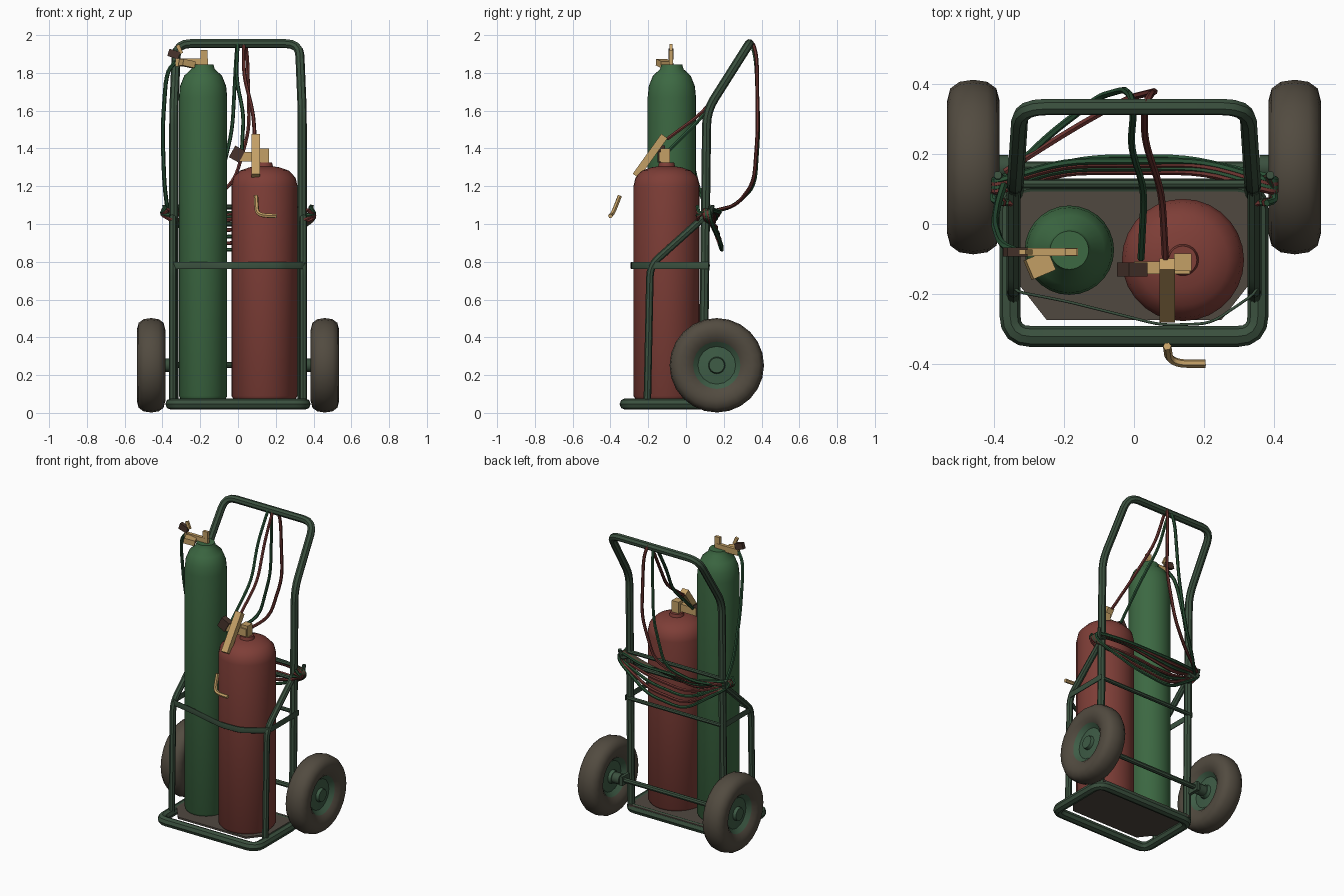
import bpy, bmesh, math
from mathutils import Vector, Matrix

if "Cube" in bpy.data.objects:
    bpy.data.objects.remove(bpy.data.objects["Cube"], do_unlink=True)


def material(name, r, g, b):
    lin = [(c / 255 / 12.92 if c < 11 else ((c / 255 + 0.055) / 1.055) ** 2.4) for c in (r, g, b)]
    m = bpy.data.materials.new(name)
    m.use_nodes = True
    m.diffuse_color = (*lin, 1)
    m.node_tree.nodes["Principled BSDF"].inputs["Base Color"].default_value = (*lin, 1)
    return m


FRAME = material("dark green paint", 58, 80, 62)
GREEN = material("tank green", 60, 104, 66)
RED = material("tank red", 126, 62, 55)
RUBBER = material("worn rubber", 82, 75, 64)
HUB = material("hub green", 62, 92, 70)
BRASS = material("brass", 196, 160, 102)
PLATE = material("rusty plate", 80, 72, 64)
RED_HOSE = material("hose red", 108, 52, 48)
GREEN_HOSE = material("hose green", 42, 82, 54)
DARK = material("gauge dark brown", 72, 52, 44)


def finish(ob, mat, angle=40):
    ob.data.materials.clear()
    ob.data.materials.append(mat)
    bpy.ops.object.select_all(action="DESELECT")
    ob.select_set(True)
    bpy.context.view_layer.objects.active = ob
    if ob.type == "CURVE":
        bpy.ops.object.convert(target="MESH")
        ob = bpy.context.object
    bpy.ops.object.shade_smooth_by_angle(angle=math.radians(angle))
    return ob


def from_bmesh(name, bm, mat, angle=40):
    bmesh.ops.recalc_face_normals(bm, faces=bm.faces)
    me = bpy.data.meshes.new(name)
    bm.to_mesh(me)
    bm.free()
    ob = bpy.data.objects.new(name, me)
    bpy.context.collection.objects.link(ob)
    return finish(ob, mat, angle)


def lathe(name, profile, centre, mat, along_x=False, steps=28):
    """Spin (radius, height) pairs about z, or about x."""
    bm = bmesh.new()
    vs = [bm.verts.new((r, 0, h)) for r, h in profile]
    es = [bm.edges.new(pair) for pair in zip(vs, vs[1:])]
    bmesh.ops.spin(bm, geom=vs + es, cent=(0, 0, 0), axis=(0, 0, 1),
                   angle=math.tau, steps=steps)
    bmesh.ops.remove_doubles(bm, verts=bm.verts, dist=0.0005)
    if along_x:
        bm.transform(Matrix.Rotation(math.pi / 2, 4, "Y"))
    bm.transform(Matrix.Translation(centre))
    return from_bmesh(name, bm, mat)


def rounded(points, radius, closed=False):
    """Replace each corner with a short arc."""
    pts = [Vector(p) for p in points]
    out = []
    for i, p in enumerate(pts):
        if not closed and i in (0, len(pts) - 1):
            out.append(p)
            continue
        a, b = pts[i - 1] - p, pts[(i + 1) % len(pts)] - p
        s = p + a.normalized() * min(radius, a.length * 0.45)
        e = p + b.normalized() * min(radius, b.length * 0.45)
        for k in range(5):
            t = k / 4
            out.append(s * (1 - t) ** 2 + p * 2 * t * (1 - t) + e * t * t)
    return out


def tube(name, points, radius, mat, corner=0.07, closed=False, sides=2, ribbon=0):
    cu = bpy.data.curves.new(name, "CURVE")
    cu.dimensions = "2D" if ribbon else "3D"
    cu.bevel_depth, cu.bevel_resolution, cu.extrude = radius, sides, ribbon
    cu.fill_mode = "NONE" if ribbon else "FULL"
    cu.use_fill_caps = not ribbon
    pts = rounded(points, corner, closed)
    sp = cu.splines.new("POLY")
    sp.points.add(len(pts) - 1)
    for q, p in zip(sp.points, pts):
        q.co = (p.x, p.y, 0 if ribbon else p.z, 1)
    sp.use_cyclic_u = closed
    ob = bpy.data.objects.new(name, cu)
    ob.location.z = pts[0].z if ribbon else 0
    bpy.context.collection.objects.link(ob)
    return finish(ob, mat)


def box(name, centre, size, mat, rot=(0, 0, 0)):
    bpy.ops.mesh.primitive_cube_add(size=1, location=centre, rotation=rot)
    ob = bpy.context.object
    ob.name, ob.scale = name, size
    return finish(ob, mat, 20)


# Gas tanks
lathe("green_tank", [(0, 0.075), (0.12, 0.075), (0.128, 0.09), (0.128, 1.67), (0.122, 1.73),
                     (0.1, 1.785), (0.062, 1.82), (0.055, 1.845), (0, 1.845)],
      (-0.185, -0.075, 0), GREEN)
lathe("red_tank", [(0, 0.075), (0.165, 0.075), (0.175, 0.09), (0.175, 1.2), (0.165, 1.245),
                   (0.13, 1.282), (0.08, 1.3), (0.045, 1.305), (0.04, 1.325), (0, 1.325)],
      (0.14, -0.103, 0), RED)

# Base plate with clipped front corners
bm = bmesh.new()
outline = [(-0.34, 0.12), (-0.34, -0.16), (-0.25, -0.275), (0.25, -0.275), (0.34, -0.16), (0.34, 0.12)]
face = bm.faces.new([bm.verts.new((x, y, 0.062)) for x, y in outline])
top = bmesh.ops.extrude_face_region(bm, geom=[face])["geom"]
bmesh.ops.translate(bm, vec=(0, 0, 0.012), verts=[v for v in top if isinstance(v, bmesh.types.BMVert)])
from_bmesh("base_plate", bm, PLATE, 20)

# Tubular frame
tube("base_rail", [(-0.355, 0.1, 0.047), (-0.355, -0.322, 0.047), (0.355, -0.322, 0.047),
                   (0.355, 0.1, 0.047)], 0.03, FRAME, 0.06, closed=True)
tube("handle_frame", [(-0.34, 0.09, 0.05), (-0.34, 0.11, 1.6), (-0.325, 0.335, 1.955),
                      (0.325, 0.335, 1.955), (0.34, 0.11, 1.6), (0.34, 0.09, 0.05)],
     0.024, FRAME, 0.075)
for name, z in (("lower_back_bar", 0.78), ("upper_back_bar", 1.09), ("hose_bar", 1.0)):
    tube(name, [(-0.34, 0.115, z), (0.34, 0.115, z)], 0.013, FRAME)
tube("axle", [(-0.46, 0.163, 0.253), (0.46, 0.163, 0.253)], 0.016, FRAME)

# Retaining strap around both tanks
tube("tank_strap", [(-0.355, 0.12, 0.78), (-0.355, -0.19, 0.78), (-0.19, -0.222, 0.78),
                    (0.08, -0.29, 0.78), (0.22, -0.285, 0.78), (0.36, -0.19, 0.78), (0.36, 0.12, 0.78)],
     0.004, FRAME, 0.04, ribbon=0.015)

# Side rails, brackets, hooks and wheels on both sides
tyre = [(0.125, -0.05), (0.15, -0.068), (0.19, -0.075), (0.225, -0.066), (0.244, -0.04), (0.25, 0)]
tyre += [(r, -h) for r, h in reversed(tyre[:-1])]
hub = [(0, -0.05), (0.04, -0.05), (0.045, -0.03), (0.1, -0.025), (0.13, -0.05)]
hub += [(r, -h) for r, h in reversed(hub)]
for side, s in (("left", 1), ("right", -1)):
    tube(side + "_side_rail", [(s * 0.345, -0.205, 0.05), (s * 0.345, -0.19, 0.78),
                               (s * 0.345, 0.1, 1.04)], 0.02, FRAME, 0.06)
    box(side + "_axle_bracket", (s * 0.345, 0.135, 0.253), (0.02, 0.11, 0.06), FRAME)
    tube(side + "_hose_hook", [(s * 0.33, 0.12, 1.06), (s * 0.385, 0.13, 1.04),
                               (s * 0.39, 0.14, 1.1)], 0.012, FRAME, 0.02)
    centre = (s * 0.46, 0.163, 0.252)
    lathe(side + "_tyre", tyre, centre, RUBBER, True, 24)
    lathe(side + "_hub", hub, centre, HUB, True, 16)
    lathe(side + "_axle_collar", [(0, -0.03), (0.035, -0.03), (0.035, 0.03), (0, 0.03)],
          (s * 0.39, 0.163, 0.252), FRAME, True, 12)

# Regulator on the green tank
box("green_valve_body", (-0.245, -0.08, 1.855), (0.17, 0.022, 0.04), BRASS)
box("green_valve_post", (-0.18, -0.08, 1.885), (0.035, 0.02, 0.07), BRASS)
box("green_valve_outlet", (-0.27, -0.118, 1.85), (0.07, 0.06, 0.035), BRASS, (0, 0.2, 0.4))
box("green_valve_gauge", (-0.34, -0.08, 1.9), (0.06, 0.025, 0.04), DARK, (0, 0.3, 0))
box("green_valve_stem", (-0.31, -0.08, 1.925), (0.02, 0.015, 0.05), BRASS, (0, -0.4, 0))

# Regulator and torch on the red tank
box("red_valve_arm", (0.095, -0.19, 1.36), (0.045, 0.04, 0.26), BRASS, (-0.62, 0, 0))
box("red_valve_body", (0.08, -0.125, 1.355), (0.16, 0.035, 0.05), BRASS)
box("red_valve_neck", (0.14, -0.11, 1.35), (0.05, 0.05, 0.1), BRASS)
box("red_valve_gauge", (-0.005, -0.13, 1.37), (0.06, 0.04, 0.07), DARK, (0, 0.5, 0))
tube("torch", [(0.095, -0.35, 1.15), (0.1, -0.385, 1.06), (0.13, -0.4, 1.045), (0.205, -0.4, 1.042)],
     0.012, BRASS, 0.03, sides=1)

# Hoses running over the handle and down to the coil
tube("red_hose", [(0.09, -0.1, 1.45), (0.08, 0.09, 1.59), (0.03, 0.24, 1.79), (0.03, 0.34, 1.99),
                  (0.05, 0.375, 1.9), (0.06, 0.38, 1.5), (-0.02, 0.36, 1.22), (-0.18, 0.27, 1.1),
                  (-0.37, 0.15, 1.07)], 0.01, RED_HOSE, 0.08, sides=1)
tube("green_hose", [(0.02, -0.1, 1.38), (0.03, 0.1, 1.58), (-0.01, 0.22, 1.77), (0, 0.335, 1.99),
                    (-0.01, 0.37, 1.88), (-0.03, 0.385, 1.5), (-0.1, 0.365, 1.2),
                    (-0.25, 0.25, 1.09), (-0.38, 0.12, 1.06)], 0.01, GREEN_HOSE, 0.08, sides=1)
tube("green_tank_hose", [(-0.33, -0.08, 1.86), (-0.38, -0.06, 1.8), (-0.4, 0, 1.5),
                         (-0.39, 0.06, 1.2), (-0.37, 0.12, 1.06)], 0.011, GREEN_HOSE, 0.1, sides=1)

# Hose coil slung between the hooks
for i in range(4):
    drop = 0.96 - 0.035 * i
    mat = (RED_HOSE, GREEN_HOSE)[i % 2]
    y = 0.15 + 0.01 * i
    tube("hose_loop_%d" % (i + 1),
         [(-0.4, y - 0.06, 1.09), (-0.2, y, 1.0 + 0.02 * i), (0.2, y, 1.06), (0.4, y - 0.06, 1.08),
          (0.41, y - 0.05, 1.02), (0.15, y + 0.01, drop + 0.03), (-0.12, y + 0.01, drop),
          (-0.4, y - 0.05, 1.05)], 0.01, mat, 0.08, closed=True, sides=1)
    for s in (1, -1):
        tube("hose_wrap", [(s * (0.35 + 0.01 * i), 0.06, 1.02 + 0.025 * i), (s * 0.41, 0.07, 1.05),
                           (s * 0.38, 0.14, 1.08)], 0.01, mat, 0.04, sides=1)
